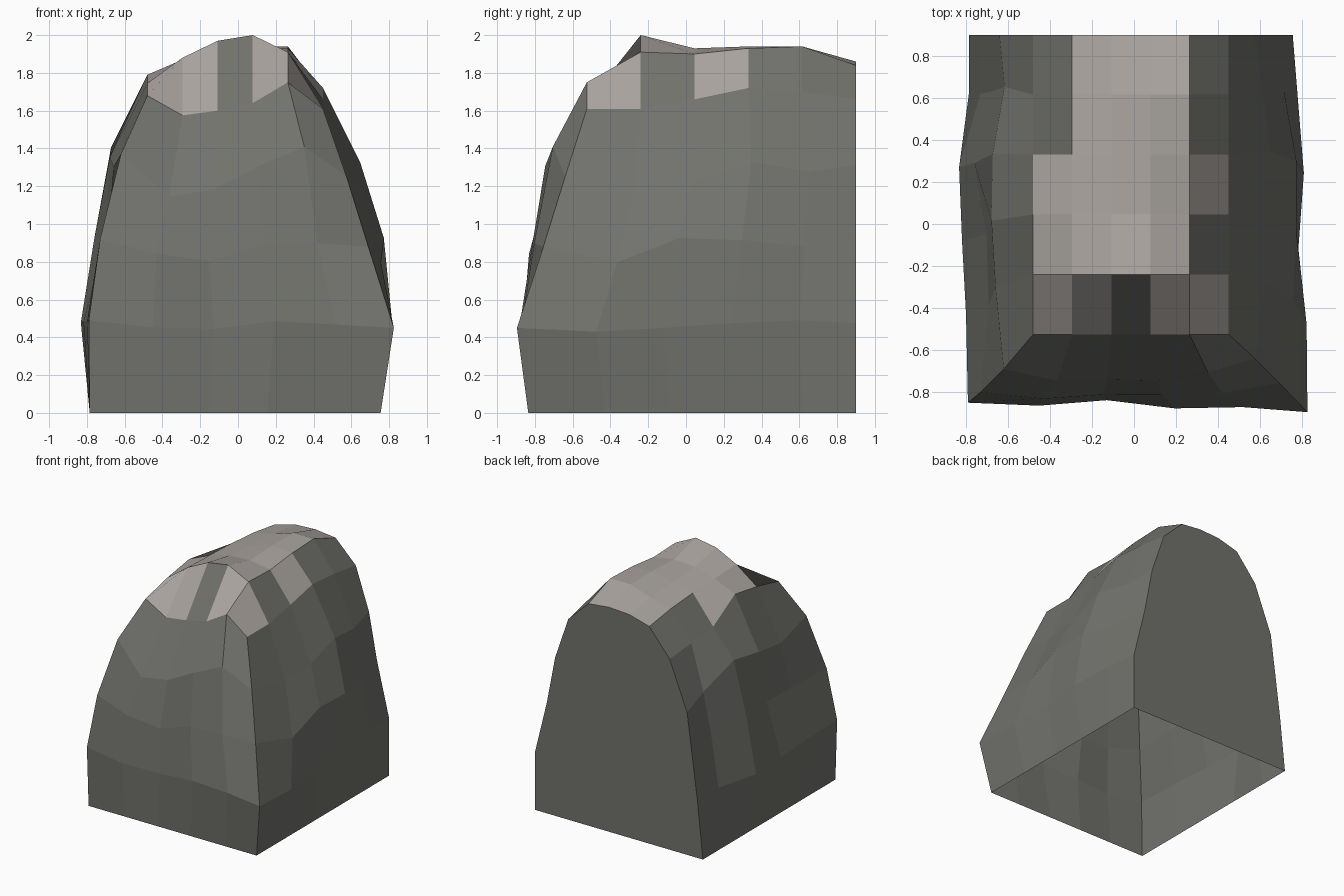
import bpy
import bmesh
from mathutils import Vector

cube = bpy.data.objects.get("Cube")
if cube:
    bpy.data.objects.remove(cube, do_unlink=True)


def make_material(name, color):
    mat = bpy.data.materials.new(name)
    mat.use_nodes = True
    mat.diffuse_color = color
    mat.node_tree.nodes["Principled BSDF"].inputs["Base Color"].default_value = color
    return mat


SEGMENTS = 5
OUTWARD = [Vector((-1, 0, 0)), Vector((0, -1, 0)), Vector((1, 0, 0))]
# Inner points of the side walls sit slightly back, those of the front slightly right
SLIDE = [Vector((0, .07, 0)), Vector((.015, 0, 0)), Vector((0, .06, 0))]
FLAT = [0] * 12


def wall_ring(corners, bulge, lift):
    """Points along the left, front and right walls, pushed outward and upward."""
    corners = [Vector(c) for c in corners]
    points = []
    for wall, out in enumerate(OUTWARD):
        start, end = corners[wall], corners[wall + 1]
        points.append(start)
        for step in range(1, SEGMENTS):
            i = wall * (SEGMENTS - 1) + step - 1
            offset = out * bulge[i] + SLIDE[wall] + Vector((0, 0, lift[i]))
            points.append(start.lerp(end, step / SEGMENTS) + offset)
    return points + [corners[-1]]


# Wall rings from the ground up: back left, front left, front right, back right
rings = [
    wall_ring([(-.785, .9, 0), (-.785, -.835, 0), (.755, -.835, 0), (.755, .9, 0)], FLAT, FLAT),
    wall_ring([(-.735, .9, .47), (-.79, -.85, .49), (.825, -.895, .45), (.755, .9, .475)],
              [-.015, .075, .05, .02, .005, -.03, 0, -.015, .01, -.015, .025, .01],
              [0, 0, 0, 0, -.03, -.03, .02, .01, -.025, -.01, .01, .02]),
    wall_ring([(-.685, .9, .85), (-.73, -.8, .92), (.69, -.755, .88), (.645, .9, .92)],
              [-.015, .057, -.01, -.03, .04, .03, .04, .04, .075, .1, .11, .06],
              [0, .05, .03, 0, -.07, -.1, 0, .01, -.09, .03, .01, -.03]),
    wall_ring([(-.64, .9, 1.18), (-.62, -.69, 1.37), (.575, -.64, 1.25), (.57, .9, 1.31)],
              [-.02, .04, .05, .035, .065, .07, .085, .055, .05, .07, .075, .04],
              [.03, .15, .06, -.03, -.2, -.14, .01, .135, -.06, -.05, .04, -.02]),
]

# Crown heights: one row per column from left to right, each from front to back
CROWN = [
    [1.68, 1.745, 1.79, 1.63, 1.6, 1.58],
    [1.575, 1.88, 1.87, 1.86, 1.84, 1.8],
    [1.6, 1.97, 1.92, 1.9, 1.88, 1.85],
    [1.64, 2.0, 1.93, 1.94, 1.94, 1.86],
    [1.75, 1.91, 1.9, 1.93, 1.94, 1.84],
    [1.61, 1.61, 1.66, 1.72, 1.7, 1.66],
]


def is_pale(column, row):
    """Weathered patches on the crown."""
    if column == 0:
        return row < 3
    if column == 4:
        return row in (0, 2)
    return not (column == 2 and row == 0)


bm = bmesh.new()
crown = [[bm.verts.new((-.48 + .186 * i, -.525 + .285 * j, z))
          for j, z in enumerate(heights)] for i, heights in enumerate(CROWN)]
walls = [[bm.verts.new(p) for p in ring] for ring in rings]

# Rim of the crown joins the top of the walls
rim = crown[0][::-1] + [crown[i][0] for i in range(1, SEGMENTS)] + crown[-1]
walls.append(rim)

# Crown faces
for i in range(SEGMENTS):
    for j in range(SEGMENTS):
        face = bm.faces.new((crown[i][j], crown[i + 1][j],
                             crown[i + 1][j + 1], crown[i][j + 1]))
        face.material_index = int(is_pale(i, j))

# Wall faces, with the underside left open
for low, high in zip(walls, walls[1:]):
    for k in range(len(low) - 1):
        bm.faces.new((low[k], low[k + 1], high[k + 1], high[k]))

# Flat back
left_edge = [ring[0] for ring in walls]
right_edge = [ring[-1] for ring in walls]
top_edge = [crown[i][-1] for i in range(1, SEGMENTS)]
bm.faces.new(left_edge + top_edge + right_edge[::-1])

mesh = bpy.data.meshes.new("rock")
bm.to_mesh(mesh)
bm.free()
mesh.materials.append(make_material("dark stone", (.168, .168, .153, 1)))
mesh.materials.append(make_material("pale stone", (.4, .37, .345, 1)))
rock = bpy.data.objects.new("rock", mesh)
bpy.context.collection.objects.link(rock)
